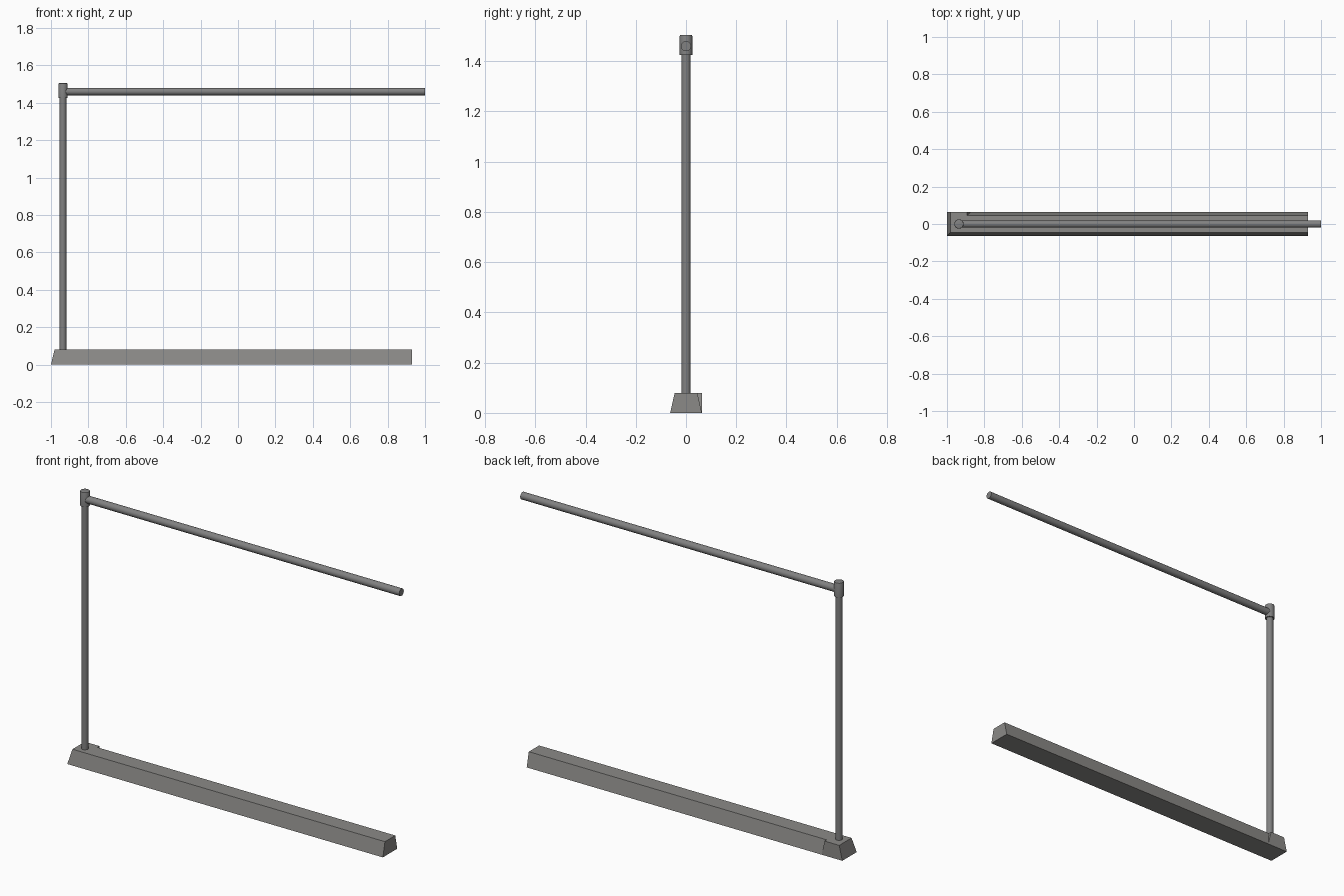
import bpy, bmesh, math
from mathutils import Matrix

if "Cube" in bpy.data.objects:
    bpy.data.objects.remove(bpy.data.objects["Cube"])


def material(name, rgb):
    m = bpy.data.materials.new(name)
    m.diffuse_color = (*rgb, 1)
    m.use_nodes = True
    m.node_tree.nodes["Principled BSDF"].inputs["Base Color"].default_value = m.diffuse_color
    return m


concrete = material("concrete grey", (0.26, 0.255, 0.245))
steel = material("steel grey", (0.22, 0.22, 0.22))


def finish(bm, name, mat):
    bmesh.ops.recalc_face_normals(bm, faces=bm.faces)
    mesh = bpy.data.meshes.new(name)
    bm.to_mesh(mesh)
    bm.free()
    mesh.materials.append(mat)
    ob = bpy.data.objects.new(name, mesh)
    bpy.context.collection.objects.link(ob)
    return ob


def tube(name, radius, start, length, axis="Z", chamfer=0):
    bm = bmesh.new()
    bmesh.ops.create_cone(bm, cap_ends=True, segments=24, radius1=radius,
                          radius2=radius, depth=length,
                          matrix=Matrix.Translation((0, 0, length / 2)))
    if chamfer:
        rim = [e for e in bm.edges if all(v.co.z > length * 0.9 for v in e.verts)]
        bmesh.ops.bevel(bm, geom=rim, offset=chamfer, segments=2, affect='EDGES', profile=0.5)
    turn = Matrix.Rotation(math.pi / 2, 4, 'Y') if axis == "X" else Matrix()
    bm.transform(Matrix.Translation(start) @ turn)
    ob = finish(bm, name, steel)
    bpy.ops.object.select_all(action='DESELECT')
    ob.select_set(True)
    bpy.context.view_layer.objects.active = ob
    bpy.ops.object.shade_smooth_by_angle(angle=math.radians(35))
    return ob


# Sloped curb with a squared-off corner stub at the back left
H = 0.08
bottom = [(-1, -.063), (.93, -.063), (.93, .063), (-.873, .063), (-1, .063)]
top = [(-.981, -.045), (.93, -.045), (.93, .045), (-.892, .045), (-.892, .063), (-.981, .063)]
bm = bmesh.new()
b = [bm.verts.new((x, y, 0)) for x, y in bottom]
t = [bm.verts.new((x, y, H)) for x, y in top]
for loop in (b[::-1], t,
             (b[0], b[1], t[1], t[0]),   # front slope
             (b[1], b[2], t[2], t[1]),   # right end
             (b[2], b[3], t[3], t[2]),   # back slope
             (b[3], t[4], t[3]),         # stub inner slope
             (b[3], b[4], t[5], t[4]),   # stub end
             (b[4], b[0], t[0], t[5])):  # left slope
    bm.faces.new(loop)
finish(bm, "curb_base", concrete)

# Upright, its collar and the handrail
PX = -0.936
tube("upright_post", 0.0185, (PX, 0, 0.07), 1.37)
tube("post_collar", 0.025, (PX, 0, 1.425), 0.08, chamfer=0.004)
tube("top_rail", 0.02, (PX, 0, 1.46), 1 - PX, axis="X")
